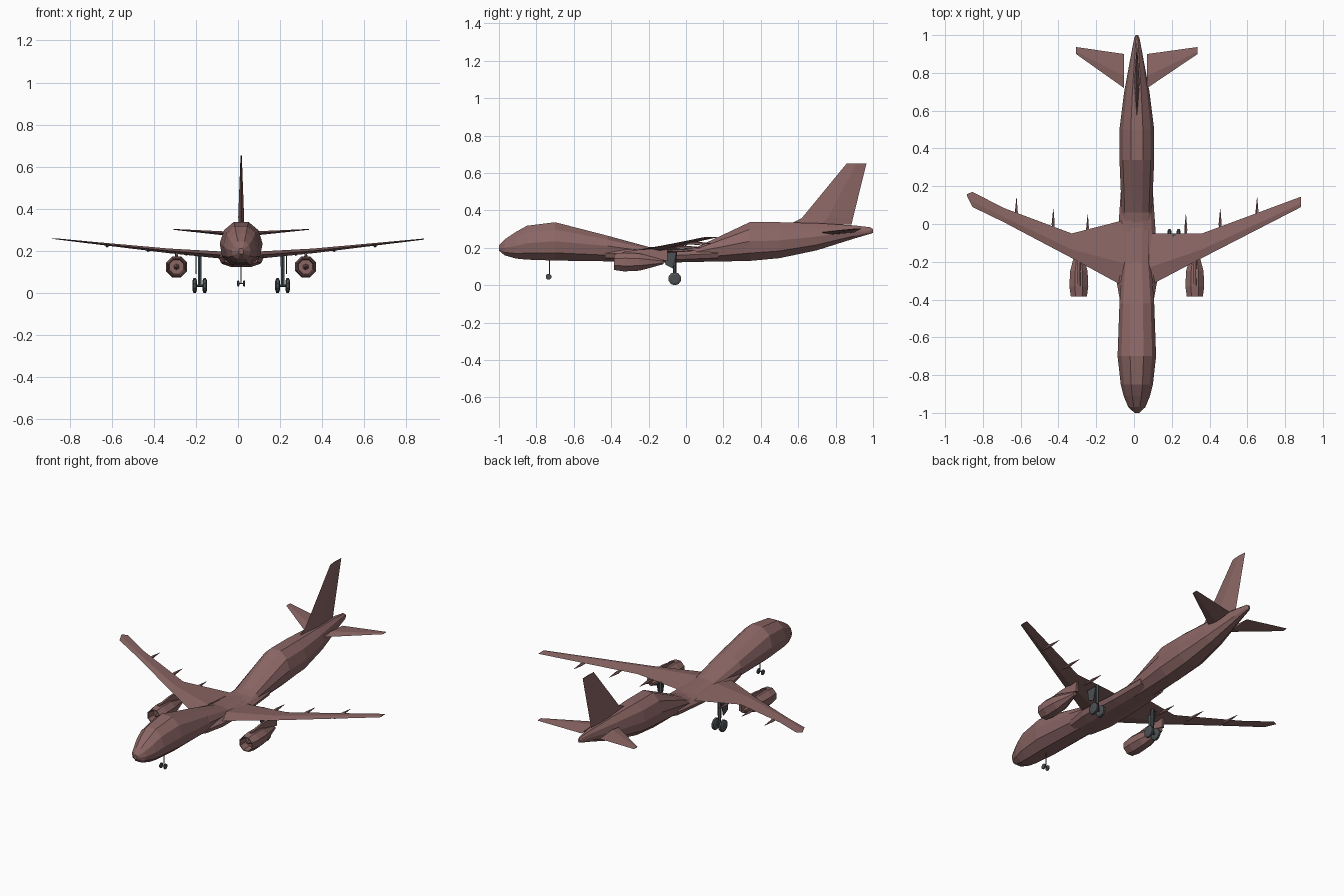
import bpy
import math
from mathutils import Vector

cube = bpy.data.objects.get("Cube")
if cube:
    bpy.data.objects.remove(cube, do_unlink=True)

CX = 0.015  # body centre line


def material(name, colour):
    m = bpy.data.materials.new(name)
    m.use_nodes = True
    m.diffuse_color = (*colour, 1)
    m.node_tree.nodes["Principled BSDF"].inputs["Base Color"].default_value = (*colour, 1)
    return m


SKIN = material("dusty mauve paint", (0.26, 0.135, 0.13))
GREY = material("dark grey rubber", (0.07, 0.08, 0.085))


def loft(name, rings, mat=SKIN, cap=True):
    """Skin a list of equal-length closed rings with flat faces."""
    n = len(rings[0])
    faces = []
    for r in range(len(rings) - 1):
        for i in range(n):
            j = (i + 1) % n
            faces.append((r * n + i, r * n + j, r * n + n + j, r * n + n + i))
    if cap:
        faces.append(tuple(reversed(range(n))))
        faces.append(tuple(range((len(rings) - 1) * n, len(rings) * n)))
    mesh = bpy.data.meshes.new(name)
    mesh.from_pydata([tuple(p) for ring in rings for p in ring], [], faces)
    mesh.materials.append(mat)
    mesh.validate()
    ob = bpy.data.objects.new(name, mesh)
    bpy.context.collection.objects.link(ob)
    bpy.context.view_layer.objects.active = ob
    bpy.ops.object.select_all(action="DESELECT")
    ob.select_set(True)
    bpy.ops.object.mode_set(mode="EDIT")
    bpy.ops.mesh.select_all(action="SELECT")
    bpy.ops.mesh.normals_make_consistent(inside=False)
    bpy.ops.object.mode_set(mode="OBJECT")
    return ob


def revolve(name, profile, centre, axis="y", sides=8, mat=SKIN, cap=True):
    """Turn (offset, radius) pairs around an axis through centre."""
    rings = []
    for off, r in profile:
        ring = []
        for k in range(sides):
            a = 2 * math.pi * (k + 0.5) / sides
            u, v = r * math.cos(a), r * math.sin(a)
            p = {"x": (off, u, v), "y": (u, off, v), "z": (u, v, off)}[axis]
            ring.append(Vector(centre) + Vector(p))
        rings.append(ring)
    return loft(name, rings, mat, cap)


def body(name, stations):
    """Ten-sided hull from (y, half width, bottom, widest height, top)."""
    half = [(0.35, 1), (0.8, 0.62), (1, 0), (0.88, -0.6), (0.42, -1)]
    shape = half + [(-x, t) for x, t in reversed(half)]
    rings = []
    for y, w, lo, mid, hi in stations:
        rings.append([(CX + x * w, y, mid + t * ((hi - mid) if t > 0 else (mid - lo)))
                      for x, t in shape])
    return loft(name, rings)


def surface(name, sections, side=1):
    """Wing-like part from (span, leading y, trailing y, height, thickness)."""
    rings = []
    for s, le, te, z, t in sections:
        x = CX + side * s
        m = le + 0.35 * (te - le)
        rings.append([(x, le, z), (x, m, z + t / 2), (x, te, z), (x, m, z - t / 2)])
    return loft(name, rings)


# Fuselage with its pinched waist
body("fuselage", [
    (-1.0, 0.012, 0.185, 0.2, 0.212), (-0.97, 0.045, 0.16, 0.2, 0.245),
    (-0.91, 0.07, 0.143, 0.21, 0.285), (-0.85, 0.085, 0.137, 0.225, 0.318),
    (-0.7, 0.102, 0.132, 0.235, 0.337), (-0.42, 0.092, 0.128, 0.21, 0.265),
    (-0.2, 0.075, 0.125, 0.18, 0.205), (0.0, 0.075, 0.125, 0.17, 0.192),
    (0.06, 0.08, 0.125, 0.18, 0.205), (0.34, 0.092, 0.13, 0.235, 0.337),
    (0.5, 0.092, 0.145, 0.24, 0.337), (0.7, 0.067, 0.187, 0.26, 0.332),
    (0.9, 0.03, 0.25, 0.285, 0.32), (0.985, 0.014, 0.275, 0.29, 0.31),
    (1.0, 0.006, 0.28, 0.29, 0.3)])

# Belly fairing around the wing roots
body("belly_fairing", [
    (-0.43, 0.085, 0.13, 0.17, 0.2), (-0.3, 0.108, 0.122, 0.17, 0.203),
    (-0.05, 0.1, 0.122, 0.16, 0.192), (0.17, 0.085, 0.13, 0.17, 0.2)])

# Main wings
surface("left_wing", [
    (0.06, -0.33, -0.05, 0.178, 0.035), (0.345, -0.18, -0.05, 0.2, 0.022),
    (0.87, 0.09, 0.145, 0.256, 0.005)])
surface("right_wing", [
    (0.07, -0.33, 0.02, 0.178, 0.035), (0.345, -0.18, -0.05, 0.2, 0.022),
    (0.705, 0.01, 0.085, 0.238, 0.01), (0.87, 0.09, 0.17, 0.256, 0.005),
    (0.9, 0.15, 0.158, 0.258, 0.002)], -1)

# Tail fin: lens sections stacked upward
fin = []
for z, le, te, w in [(0.325, 0.55, 0.885, 0.012), (0.36, 0.62, 0.893, 0.014),
                     (0.652, 0.86, 0.965, 0.003)]:
    m = le + 0.5 * (te - le)
    fin.append([(CX, le, z), (CX + w, m, z), (CX, te, z), (CX - w, m, z)])
loft("tail_fin", fin)

for side, word in ((1, "left"), (-1, "right")):
    # Tailplane
    surface(word + "_tailplane", [(0.055 if side > 0 else 0.068, 0.72, 0.9, 0.282, 0.02),
                                  (0.322, 0.9, 0.937, 0.302, 0.004)], side)

    # Engine: open intake, fan disc, cone tail and pylon
    ex = CX + side * 0.307
    revolve(word + "_engine", [
        (-0.335, 0.036), (-0.385, 0.041), (-0.385, 0.046), (-0.33, 0.054),
        (-0.25, 0.05), (-0.2, 0.036), (-0.12, 0.012)], (ex, 0, 0.124))
    revolve(word + "_fan_hub", [(-0.375, 0.003), (-0.33, 0.016)], (ex, 0, 0.124), sides=6)
    pylon = []
    for y, lo, hi in [(-0.34, 0.17, 0.178), (-0.24, 0.16, 0.192), (-0.1, 0.13, 0.195)]:
        pylon.append([(ex + dx, y, z) for dx, z in
                      ((-0.008, lo), (0.008, lo), (0.006, hi), (-0.006, hi))])
    loft(word + "_engine_pylon", pylon)

    # Flap track fairings under the trailing edge
    for k, (s, y, z) in enumerate([(0.26, -0.03, 0.185), (0.442, 0.0, 0.203),
                                   (0.637, 0.06, 0.224)]):
        revolve("%s_flap_fairing_%d" % (word, k + 1),
                [(y - 0.07, 0.003), (y, 0.009), (y + 0.08, 0.001)],
                (CX + side * s, 0, z), sides=5)

    # Main landing gear
    gx = CX + side * 0.197
    revolve(word + "_main_strut", [(0.035, 0.009), (0.19, 0.011)],
            (gx, -0.06, 0), "z", 6, GREY)
    revolve(word + "_main_axle", [(-0.03, 0.006), (0.03, 0.006)],
            (gx, -0.06, 0.035), "x", 6, GREY)
    for k, dx in enumerate((-0.024, 0.024)):
        revolve("%s_main_wheel_%d" % (word, k + 1),
                [(-0.011, 0.022), (-0.006, 0.035), (0.006, 0.035), (0.011, 0.022)],
                (gx + dx, -0.06, 0.035), "x", 10, GREY)
    dx = gx + side * 0.018
    outline = [(-0.12, 0.175), (-0.11, 0.11), (-0.07, 0.09), (-0.05, 0.175)]
    loft(word + "_gear_door", [[(dx + t, y, z) for y, z in outline]
                               for t in (-0.002, 0.002)], GREY)

    # Nose wheels
    revolve(word + "_nose_wheel",
            [(-0.005, 0.01), (-0.003, 0.016), (0.003, 0.016), (0.005, 0.01)],
            (CX + side * 0.014, -0.735, 0.045), "x", 8, GREY)

revolve("nose_strut", [(0.045, 0.003), (0.14, 0.003)], (CX, -0.73, 0), "z", 5, GREY)
revolve("nose_axle", [(-0.014, 0.003), (0.014, 0.003)], (CX, -0.735, 0.045), "x", 5, GREY)
